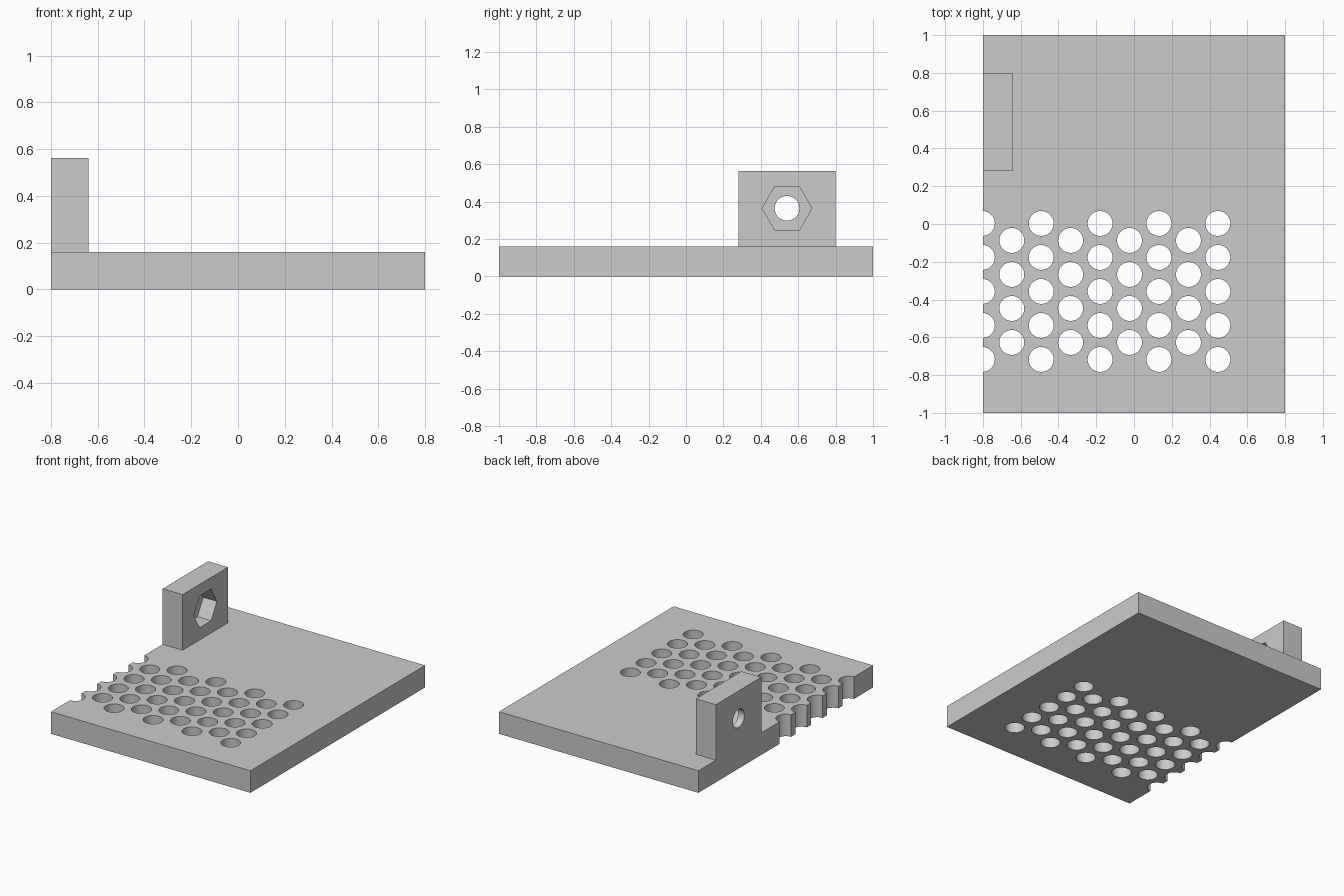
import bpy, bmesh, math
from mathutils import Matrix, Vector

old = bpy.data.objects.get("Cube")
if old:
    bpy.data.objects.remove(old, do_unlink=True)

grey = bpy.data.materials.new("light grey")
grey.use_nodes = True
colour = (0.6, 0.6, 0.6, 1)
grey.diffuse_color = colour
grey.node_tree.nodes["Principled BSDF"].inputs["Base Color"].default_value = colour

THICK = 0.16
HOLE_R = 0.066


def to_object(name, bm):
    mesh = bpy.data.meshes.new(name)
    bm.to_mesh(mesh)
    bm.free()
    mesh.materials.append(grey)
    obj = bpy.data.objects.new(name, mesh)
    bpy.context.collection.objects.link(obj)
    return obj


def box(name, low, high):
    bm = bmesh.new()
    low, high = Vector(low), Vector(high)
    size = Matrix.Diagonal((high - low).to_4d())
    bmesh.ops.create_cube(bm, size=1, matrix=Matrix.Translation((low + high) / 2) @ size)
    return to_object(name, bm)


def add_prism(bm, centre, radius, depth, sides, turn=Matrix()):
    bmesh.ops.create_cone(bm, cap_ends=True, segments=sides, radius1=radius, radius2=radius,
                          depth=depth, matrix=Matrix.Translation(centre) @ turn)


def combine(target, tool, operation):
    mod = target.modifiers.new(operation.lower(), "BOOLEAN")
    mod.operation, mod.solver, mod.object = operation, "EXACT", tool
    bpy.ops.object.select_all(action="DESELECT")
    bpy.context.view_layer.objects.active = target
    target.select_set(True)
    bpy.ops.object.modifier_apply(modifier=mod.name)
    bpy.data.objects.remove(tool, do_unlink=True)


# Base plate with an upright lug flush with its right edge
plate = box("base_plate_with_lug", (-0.8, -1, 0), (0.8, 1, THICK))
lug = box("lug", (-0.8, 0.28, 0), (-0.64, 0.8, 0.563))
combine(plate, lug, "UNION")

# Staggered grid of through holes, the first column cut by the edge
pitch = 0.18
bm = bmesh.new()
for col in range(9):
    odd = col % 2
    for row in range(5 - odd):
        x = -0.803 + col * pitch * math.sqrt(0.75)
        y = 0.003 - (row + odd / 2) * pitch
        add_prism(bm, (x, y, THICK / 2), HOLE_R, THICK * 2, 48)
combine(plate, to_object("grid_cutter", bm), "DIFFERENCE")

# Bolt hole through the lug
turn = Matrix.Rotation(math.pi / 2, 4, "Y")
bm = bmesh.new()
add_prism(bm, (-0.72, 0.54, 0.364), HOLE_R, 0.4, 48, turn)
combine(plate, to_object("bolt_cutter", bm), "DIFFERENCE")

# Hexagonal nut pocket on the inner face, corners pointing along y
pocket = 0.11
bm = bmesh.new()
hex_turn = turn @ Matrix.Rotation(0, 4, "Z")
add_prism(bm, (-0.64, 0.54, 0.364), 0.133, pocket * 2, 6, hex_turn)
combine(plate, to_object("nut_cutter", bm), "DIFFERENCE")

bpy.ops.object.shade_smooth_by_angle(angle=math.radians(30))
